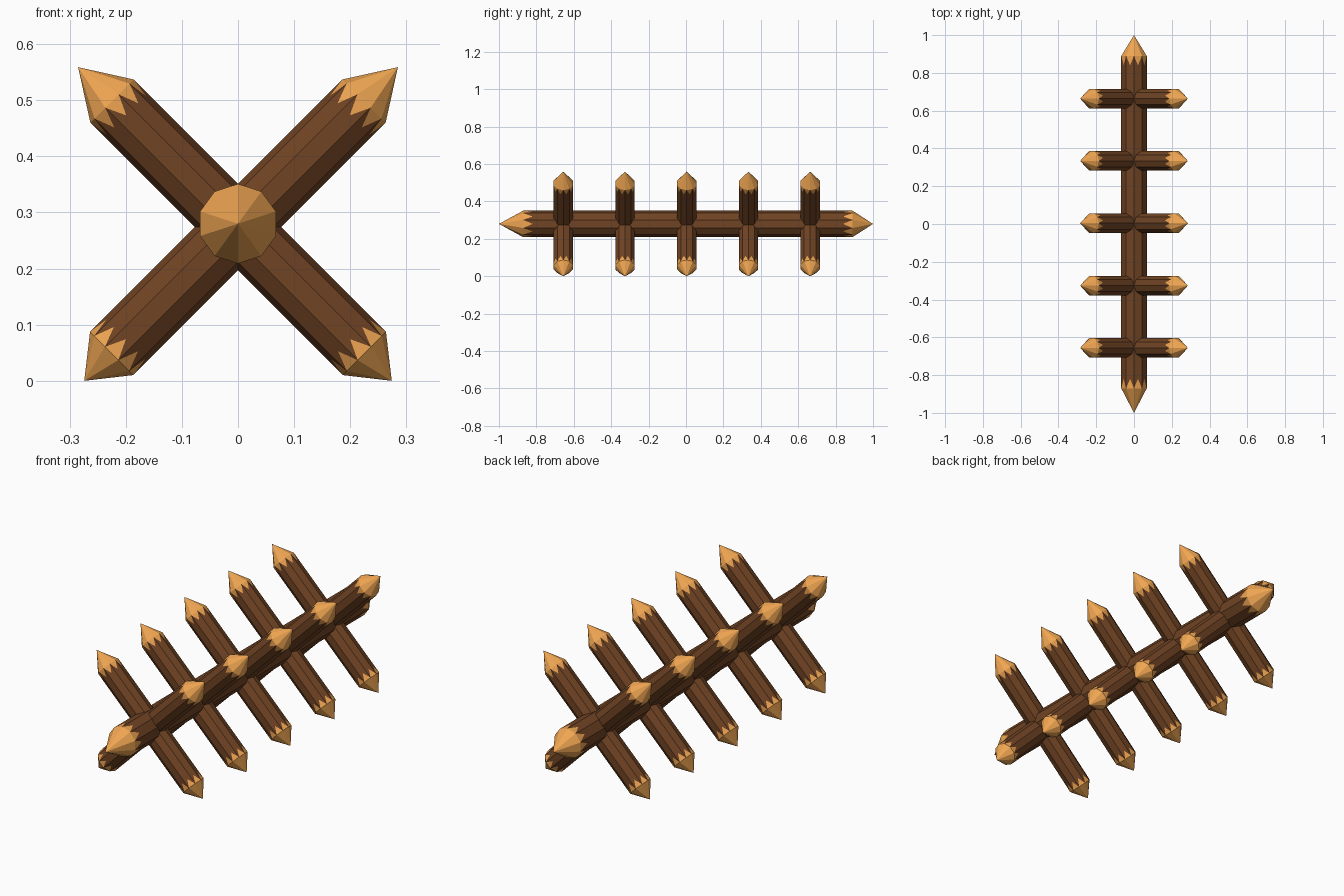
import bpy, bmesh
from math import sin, cos, pi
from mathutils import Vector

if "Cube" in bpy.data.objects:
    bpy.data.objects.remove(bpy.data.objects["Cube"])

SIDES = 10


def material(name, color):
    m = bpy.data.materials.new(name)
    m.diffuse_color = color
    m.use_nodes = True
    m.node_tree.nodes["Principled BSDF"].inputs["Base Color"].default_value = m.diffuse_color
    return m


bark = material("bark", (0.16, 0.056, 0.017, 1))
cut_wood = material("cut_wood", (0.87, 0.38, 0.085, 1))


def sharpened_log(name, start, end, up, radius, cone_start, cone_end, tooth):
    """Ten-sided log with a point at both ends and a jagged bark edge."""
    start, end = Vector(start), Vector(end)
    axis = (end - start).normalized()
    up = Vector(up).normalized()
    side = axis.cross(up)
    bm = bmesh.new()

    def ring(center):
        return [bm.verts.new(center + radius * (cos(2 * pi * i / SIDES) * up
                                                + sin(2 * pi * i / SIDES) * side))
                for i in range(SIDES)]

    def notches(shoulder, offset):
        return [bm.verts.new((shoulder[i].co + shoulder[(i + 1) % SIDES].co) / 2 + offset)
                for i in range(SIDES)]

    tip_a, tip_b = bm.verts.new(start), bm.verts.new(end)
    ring_a = ring(start + axis * cone_start)
    ring_b = ring(end - axis * cone_end)
    notch_a = notches(ring_a, axis * tooth)
    notch_b = notches(ring_b, -axis * tooth)
    for i in range(SIDES):
        j = (i + 1) % SIDES
        # bark strip, zigzag at both ends
        bm.faces.new((ring_a[i], notch_a[i], ring_a[j], ring_b[j], notch_b[i], ring_b[i]))
        # bare wood: point facets and teeth
        for tri in ((tip_a, ring_a[j], ring_a[i]), (ring_a[i], ring_a[j], notch_a[i]),
                    (tip_b, ring_b[i], ring_b[j]), (ring_b[j], ring_b[i], notch_b[i])):
            bm.faces.new(tri).material_index = 1
    bmesh.ops.recalc_face_normals(bm, faces=bm.faces)
    mesh = bpy.data.meshes.new(name)
    bm.to_mesh(mesh)
    bm.free()
    mesh.materials.append(bark)
    mesh.materials.append(cut_wood)
    obj = bpy.data.objects.new(name, mesh)
    bpy.context.collection.objects.link(obj)
    return obj


# long horizontal beam
sharpened_log("beam", (0, -1, 0.28), (0, 1, 0.28), (0, 0, 1), 0.071, 0.13, 0.11, 0.05)

# five pairs of crossed stakes
for n in range(5):
    y = -0.656 + 0.33 * n
    for s, label in ((1, "right"), (-1, "left")):
        sharpened_log(f"stake_{label}_{n + 1}", (-0.274 * s, y, 0.0), (0.285 * s, y, 0.559),
                      (-s, 0, 1), 0.0545, 0.069, 0.0855, 0.036)
